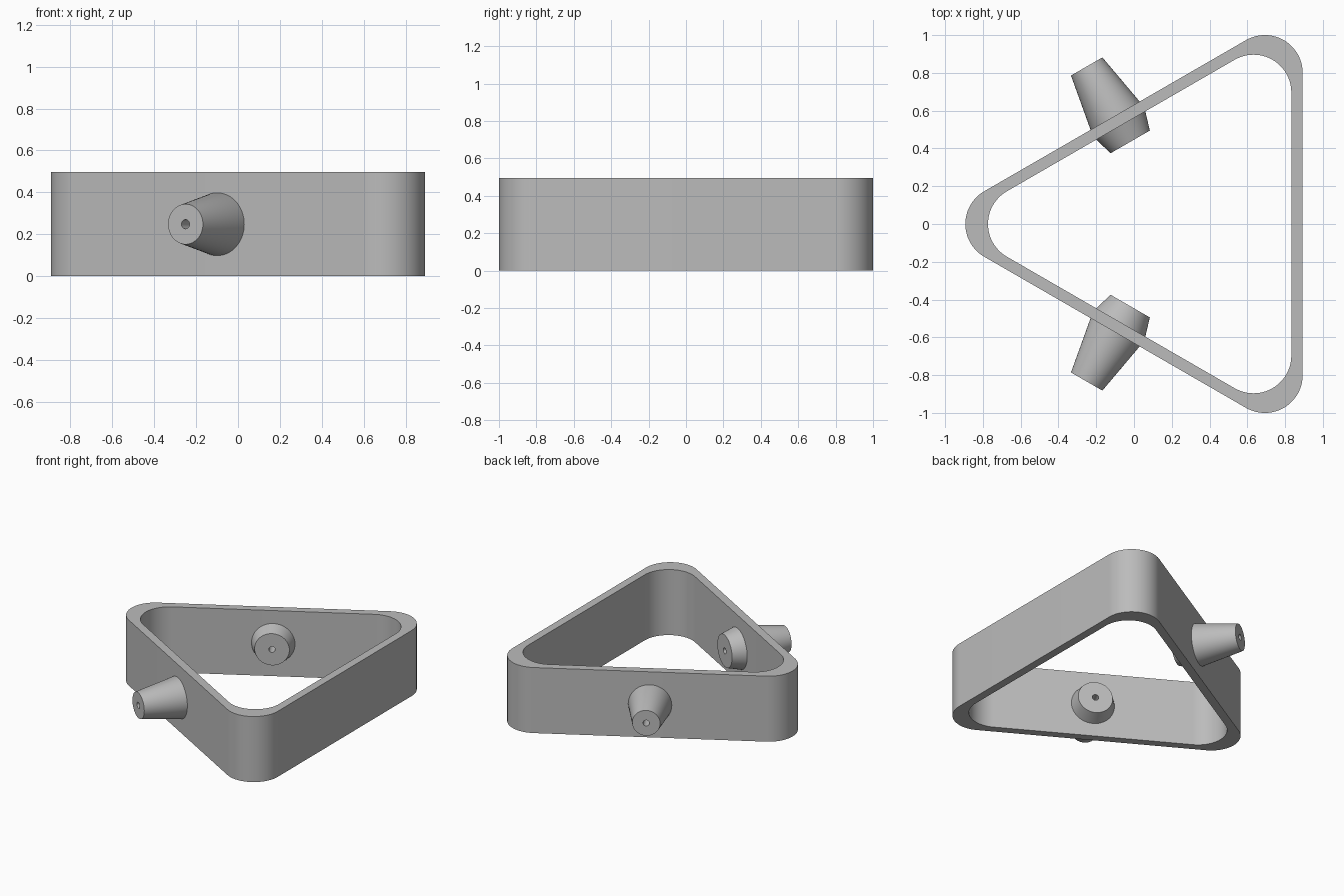
import bpy, bmesh, math
from mathutils import Vector, Matrix

if "Cube" in bpy.data.objects:
    bpy.data.objects.remove(bpy.data.objects["Cube"])

R = 0.2            # corner radius
CX = 0.231         # centre of the triangle on x
H = 0.496          # frame height
ARC = 24           # steps per rounded corner
SEG = 64           # steps round each nozzle
BORE = 0.022

grey = bpy.data.materials.new("grey")
grey.diffuse_color = (0.5, 0.5, 0.5, 1)
grey.use_nodes = True
grey.node_tree.nodes["Principled BSDF"].inputs["Base Color"].default_value = grey.diffuse_color


def finish(bm, name):
    bmesh.ops.recalc_face_normals(bm, faces=bm.faces)
    me = bpy.data.meshes.new(name)
    bm.to_mesh(me)
    bm.free()
    ob = bpy.data.objects.new(name, me)
    me.materials.append(grey)
    bpy.context.collection.objects.link(ob)
    return ob


def smooth(ob):
    bpy.ops.object.select_all(action='DESELECT')
    ob.select_set(True)
    bpy.context.view_layer.objects.active = ob
    bpy.ops.object.shade_smooth_by_angle(angle=math.radians(12))


def rounded_triangle(reach):
    """Outline with corner centres at distance reach from the middle."""
    pts = []
    for corner in (180, 300, 60):
        a = math.radians(corner)
        c = Vector((CX + reach * math.cos(a), reach * math.sin(a)))
        for i in range(ARC + 1):
            b = a + math.radians(-60 + 120 * i / ARC)
            pts.append((c.x + R * math.cos(b), c.y + R * math.sin(b)))
    return pts


def lathe(profile, name, angle):
    """Closed (distance, radius) profile turned about a side's normal."""
    bm = bmesh.new()
    rings = []
    for d, r in profile:
        rings.append([bm.verts.new((d, r * math.cos(t), r * math.sin(t)))
                      for t in (2 * math.pi * i / SEG for i in range(SEG))])
    for k, a in enumerate(rings):
        b = rings[(k + 1) % len(rings)]
        for i in range(SEG):
            j = (i + 1) % SEG
            bm.faces.new((a[i], a[j], b[j], b[i]))
    bm.transform(Matrix.Translation((CX, 0, H / 2)) @ Matrix.Rotation(angle, 4, 'Z'))
    return finish(bm, name)


# Triangular frame: outer and inner outlines joined into a band
bm = bmesh.new()
loops = [[bm.verts.new((x, y, z)) for x, y in rounded_triangle(reach)]
         for reach, z in ((0.924, 0), (0.924, H), (0.804, H), (0.804, 0))]
n = len(loops[0])
for k in range(4):
    a, b = loops[k], loops[(k + 1) % 4]
    for i in range(n):
        j = (i + 1) % n
        bm.faces.new((a[i], a[j], b[j], b[i]))
frame = finish(bm, "triangular_frame")

# Tapered nozzles through the two slanted sides
profile = [(0.502, BORE), (0.502, 0.12), (0.602, 0.15),
           (0.662, 0.15), (0.963, 0.096), (0.963, BORE)]
for side, angle in (("front", -120), ("back", 120)):
    a = math.radians(angle)
    smooth(lathe(profile, side + "_nozzle", a))
    # Bore cutter, opening the frame wall inside the nozzle
    bpy.ops.mesh.primitive_cylinder_add(
        vertices=SEG, radius=BORE, depth=0.14,
        location=(CX + 0.632 * math.cos(a), 0.632 * math.sin(a), H / 2),
        rotation=(0, math.pi / 2, a))
    cutter = bpy.context.object
    cutter.name = side + "_bore_cutter"
    bpy.context.view_layer.objects.active = frame
    mod = frame.modifiers.new(side + "_bore", 'BOOLEAN')
    mod.operation = 'DIFFERENCE'
    mod.solver = 'EXACT'
    mod.object = cutter
    bpy.ops.object.modifier_apply(modifier=mod.name)
    bpy.data.objects.remove(cutter)

smooth(frame)
